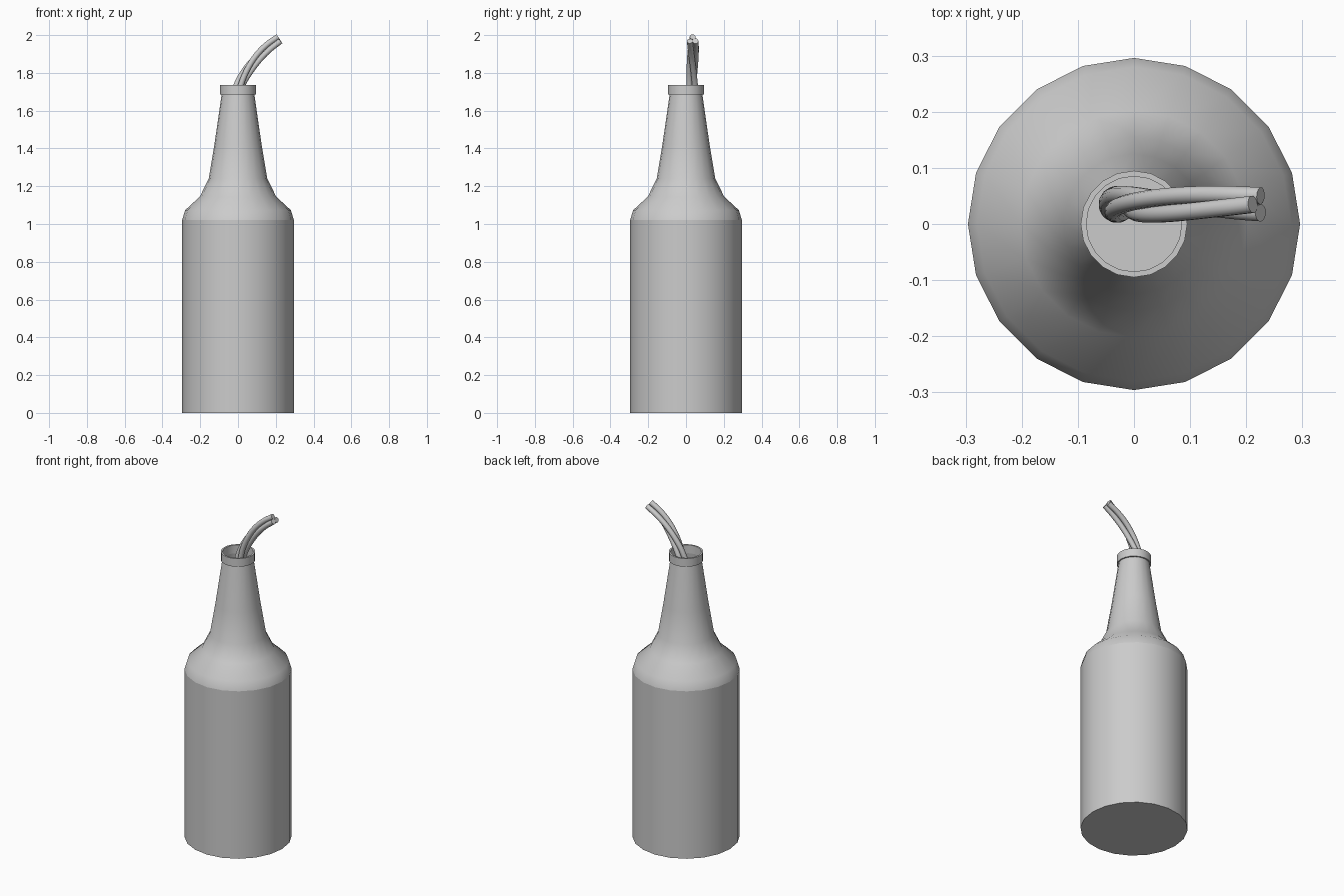
import bpy, bmesh, math
from mathutils import Vector

if "Cube" in bpy.data.objects:
    bpy.data.objects.remove(bpy.data.objects["Cube"])

SIDES = 20


def lathe(name, profile, sharp=(), floor=False, closed=False):
    """Spin an (r, z) profile round z; rings listed in sharp stay hard-edged."""
    bm = bmesh.new()
    rings = [[bm.verts.new((r * math.cos(2 * math.pi * i / SIDES),
                            r * math.sin(2 * math.pi * i / SIDES), z))
              for i in range(SIDES)] for r, z in profile]
    pairs = list(zip(rings, rings[1:]))
    if closed:
        pairs.append((rings[-1], rings[0]))
    for a, b in pairs:
        for i in range(SIDES):
            j = (i + 1) % SIDES
            bm.faces.new((a[i], a[j], b[j], b[i])).smooth = True
    if floor:
        bm.faces.new(rings[0][::-1])
    for k in sharp:
        for i in range(SIDES):
            edge = bm.edges.get((rings[k][i], rings[k][(i + 1) % SIDES]))
            edge.smooth = False
    mesh = bpy.data.meshes.new(name)
    bm.to_mesh(mesh)
    bm.free()
    obj = bpy.data.objects.new(name, mesh)
    bpy.context.collection.objects.link(obj)
    return obj


# Bottle: straight body, rounded shoulder, tapering neck, open mouth
lathe("bottle", [(0.296, 0), (0.296, 1.02), (0.28, 1.073), (0.202, 1.145),
                 (0.155, 1.24), (0.125, 1.42), (0.086, 1.69)],
      sharp=(0, 1), floor=True)

# Lip band round the mouth
lathe("lip", [(0.085, 1.685), (0.095, 1.685), (0.095, 1.735), (0.085, 1.735)],
      sharp=(0, 1, 2, 3), closed=True)

# Wick: three strands twisted round a centre line that bends over to +x
PATH = [(-0.03, 1.0), (-0.03, 1.2), (-0.03, 1.4), (-0.026, 1.55), (-0.012, 1.66),
        (0.014, 1.745), (0.055, 1.82), (0.105, 1.885), (0.162, 1.937), (0.221, 1.976)]
STRAND_R, SPREAD, WICK_Y = 0.0155, 0.0175, 0.035


def catmull(p0, p1, p2, p3, t):
    return 0.5 * (2 * p1 + (p2 - p0) * t + (2 * p0 - 5 * p1 + 4 * p2 - p3) * t * t
                  + (3 * p1 - p0 - 3 * p2 + p3) * t ** 3)


pts = [Vector((x, WICK_Y, z)) for x, z in PATH]
pts = [2 * pts[0] - pts[1]] + pts + [2 * pts[-1] - pts[-2]]
centre = [catmull(*pts[i:i + 4], s / 4) for i in range(len(pts) - 3) for s in range(4)]
centre.append(pts[-2])


def strand(name, phase):
    curve = bpy.data.curves.new(name, 'CURVE')
    curve.dimensions = '3D'
    curve.bevel_depth = STRAND_R
    curve.bevel_resolution = 4
    curve.use_fill_caps = True
    spline = curve.splines.new('POLY')
    spline.points.add(len(centre) - 1)
    side = Vector((0, 1, 0))
    last = len(centre) - 1
    dist = sum((b - a).length for a, b in zip(centre, centre[1:]))
    for k, c in enumerate(centre):
        tangent = (centre[min(k + 1, last)] - centre[max(k - 1, 0)]).normalized()
        up = side.cross(tangent)
        ang = phase + math.radians(330) * dist
        p = c + SPREAD * (math.cos(ang) * up + math.sin(ang) * side)
        spline.points[k].co = (*p, 1)
        if k < last:
            dist -= (centre[k + 1] - c).length
    obj = bpy.data.objects.new(name, curve)
    bpy.context.collection.objects.link(obj)
    bpy.ops.object.select_all(action='DESELECT')
    obj.select_set(True)
    bpy.context.view_layer.objects.active = obj
    bpy.ops.object.convert(target='MESH')
    bpy.ops.object.shade_smooth_by_angle(angle=math.radians(40))


for n in range(3):
    strand(f"wick_strand_{n + 1}", math.pi + n * 2 * math.pi / 3)
